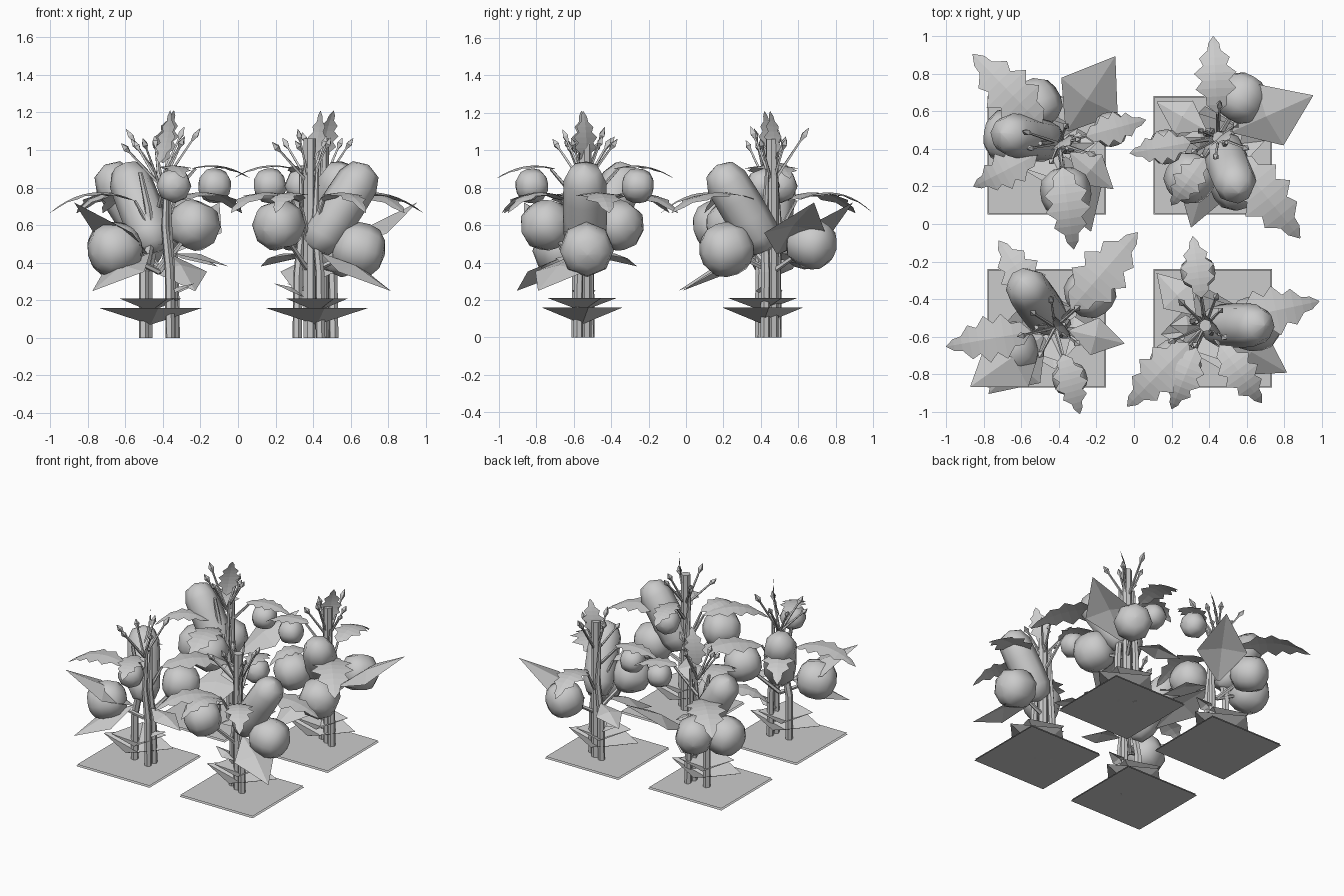
import bpy, math, random
from mathutils import Vector as V

if "Cube" in bpy.data.objects:
    bpy.data.objects.remove(bpy.data.objects["Cube"])

random.seed(4)
grey = bpy.data.materials.new("plain grey")
grey.diffuse_color = (0.6, 0.6, 0.6, 1)
grey.use_nodes = True
grey.node_tree.nodes["Principled BSDF"].inputs["Base Color"].default_value = grey.diffuse_color


def make(name, verts, faces, smooth=False):
    me = bpy.data.meshes.new(name)
    me.from_pydata([tuple(v) for v in verts], [], faces)
    me.materials.append(grey)
    for p in me.polygons:
        p.use_smooth = smooth
    ob = bpy.data.objects.new(name, me)
    bpy.context.collection.objects.link(ob)
    return ob


def rings(name, c, radii, sides, smooth=False):
    """Skin of rings along a path: stems, fruits and buds."""
    axis = (c[-1] - c[0]).normalized()
    u = axis.orthogonal().normalized()
    w = axis.cross(u)
    vs, fs = [], []
    for p, r in zip(c, radii):
        for k in range(sides):
            a = 2 * math.pi * k / sides
            vs.append(p + u * r * math.cos(a) + w * r * math.sin(a))
    for i in range(len(c) - 1):
        for k in range(sides):
            n = (k + 1) % sides
            fs.append((i * sides + k, i * sides + n, (i + 1) * sides + n, (i + 1) * sides + k))
    fs.append(tuple(reversed(range(sides))))
    fs.append(tuple(range((len(c) - 1) * sides, len(c) * sides)))
    return make(name, vs, fs, smooth)


def lobed(name, a, b, radius, power, sides=8):
    """Rounded fruit from a to b; a higher power gives a longer straight middle."""
    n = 7
    ts = [(1 - math.cos(math.pi * i / n)) / 2 for i in range(n + 1)]
    rs = [max(.004, radius * (1 - abs(2 * t - 1) ** power) ** .5) for t in ts]
    return rings(name, [a.lerp(b, t) for t in ts], rs, sides, True)


# half widths of the leaf blades; the jagged one swings between lobe and notch
KITE = [(0, .02), (.45, .33), (1, .003)]
JAG = [(0, .01)]
for i in range(1, 10):
    t = i / 10
    JAG.append((t, .28 * math.sin(math.pi * t ** .8) * (1.0 if i % 2 else .62)))
JAG.append((1, .003))


def leaf(name, base, tip, prof, arch=.05, fold=.12, side=None):
    """Leaf blade with a centre fold, arching from base to tip."""
    d = tip - base
    L = d.length
    s = side or V((-d.y, d.x, 0)).normalized()
    up = d.cross(s).normalized()
    vs, fs = [], []
    for t, w in prof:
        p = base + d * t + up * arch * 4 * t * (1 - t)
        vs += [p + s * w * L - up * fold * w * L, p, p - s * w * L - up * fold * w * L]
    for i in range(len(prof) - 1):
        a, b = 3 * i, 3 * i + 3
        fs += [(a, a + 1, b + 1, b), (a + 1, a + 2, b + 2, b + 1)]
    ob = make(name, vs, fs)
    if sum(p.normal.z * p.area for p in ob.data.polygons) < 0:
        ob.data.flip_normals()
    return ob


def plant(nm, cx, cy, long, small, big, jag, kite):
    """One plant; long, small, big and kite are headings in degrees,
    jag holds heading and reach."""
    def at(deg, r, z):
        a = math.radians(deg)
        return V((cx + r * math.cos(a), cy + r * math.sin(a), z))

    # flat ground sheets
    gx = -.465 if cx < 0 else .42
    gy = -.555 if cy < 0 else .365
    for z, h in ((0, .315), (.012, .31)):
        make(nm + "_ground_sheet", [(gx - h, gy - h, z), (gx + h, gy - h, z),
             (gx + h, gy + h, z), (gx - h, gy + h, z)], [(0, 1, 2, 3)])
    # shallow dished base leaves
    by = gy if gy < 0 else gy + .045
    for z0, z1, rx, ry, a0 in ((.07, .16, .28, .22, .15), (.14, .21, .19, .21, .5)):
        vs = [(gx, by, z0)]
        for k in range(4):
            a = a0 + k * math.pi / 2
            vs.append((gx + rx * math.cos(a), by + ry * math.sin(a), z1))
        make(nm + "_base_leaf", vs, [(0, k + 1, (k + 1) % 4 + 1) for k in range(4)])
    # tall stake on the right hand plants, a winding main stem on the others
    if cx > 0:
        rings(nm + "_stake", [at(0, 0, 0), at(0, 0, 1.06)], [.034, .034], 7)
    else:
        rings(nm + "_main_stem", [at(180, .08, 0), at(180, .08, .35), at(180, .04, .55),
              at(180, .06, .7), at(180, .1, .88)], [.027, .027, .025, .02, .012], 6)
    for deg in (-32, 158) if cx > 0 else (-32, 20):
        rings(nm + "_stem", [at(deg, .07, 0), at(deg, .065, .35), at(deg - 20, .05, .6),
              at(deg, .05, .9)], [.026, .025, .02, .01], 6)
    # long fruit
    lobed(nm + "_long_fruit", at(long, .02, .46), at(long, .315, .92), .118, 6)
    # big round fruits: low, high and a third behind
    for deg, (r, z, size) in zip(big, ((.27, .47, .145), (.27, .6, .135), (.25, .5, .135))):
        if deg is not None:
            lobed(nm + "_big_fruit", at(deg, r - size, z + .03), at(deg, r + size * .9, z - .03), size, 3)
            rings(nm + "_fruit_stalk", [at(0, 0, .35), at(deg, r, z)], [.016, .01], 5)
    # small fruit under its own leaf
    lobed(nm + "_small_fruit", at(small, .2, .82), at(small, .37, .8), .092, 3)
    rings(nm + "_small_fruit_stalk", [at(0, 0, .7), at(small, .18, .9)], [.014, .008], 5)
    leaf(nm + "_fruit_leaf", at(small, .15, .9), at(small, .48, .85), JAG, .04)
    # jagged leaves on stalks
    for deg, r in jag:
        rings(nm + "_leaf_stalk", [at(0, 0, .5), at(deg, .13, .73)], [.014, .008], 5)
        leaf(nm + "_jagged_leaf", at(deg, .13, .73), at(deg, r, .665), JAG, .075)
    # plain kite shaped leaves: raised, drooping, middle
    for deg, (r, z) in zip(kite, ((.55, .72), (.5, .25), (.38, .38))):
        if deg is not None:
            leaf(nm + "_plain_leaf", at(deg, .08, .45), at(deg, r, z), KITE, .03, .25)
    # small low leaf
    s = 0 if cx < 0 else 180
    leaf(nm + "_low_leaf", at(s, .03, .22), at(s, .19, .29), KITE, .02, .4)
    # upright crown leaf
    leaf(nm + "_crown_leaf", at(0, 0, .93), at(-10, .06, 1.21), JAG, .02, .1,
         V((.8, .6, 0)) if cy > 0 else V((.6, -.8, 0)))
    # flower buds on thin stalks
    for k in range(6):
        q0 = at(0, 0, .82)
        q = at(k * 60 + random.uniform(0, 45), random.uniform(.1, .22), random.uniform(1.02, 1.12))
        rings(nm + "_bud_stalk", [q0, q], [.01, .006], 4)
        rings(nm + "_bud", [q0.lerp(q, t) for t in (.8, .92, 1.05)], [.005, .02, .002], 4)


plant("back_left", -.4, .43, 170, 15, (172, -82, 120),
      ((134, .66), (207, .51), (-82, .57)), (57, -70, -40))
plant("back_right", .45, .46, -70, 190, (-68, 235, 60),
      ((93, .54), (-51, .69), (235, .44)), (24, 253, 150))
plant("front_left", -.42, -.55, 126, -74, (207, 45, None),
      ((49, .67), (190, .59), (123, .55)), (215, 225, -13))
plant("front_right", .38, -.54, 0, 98, (2, 232, None),
      ((12, .62), (226, .6), (248, .48), (-54, .51)), (None, -30, 133))
